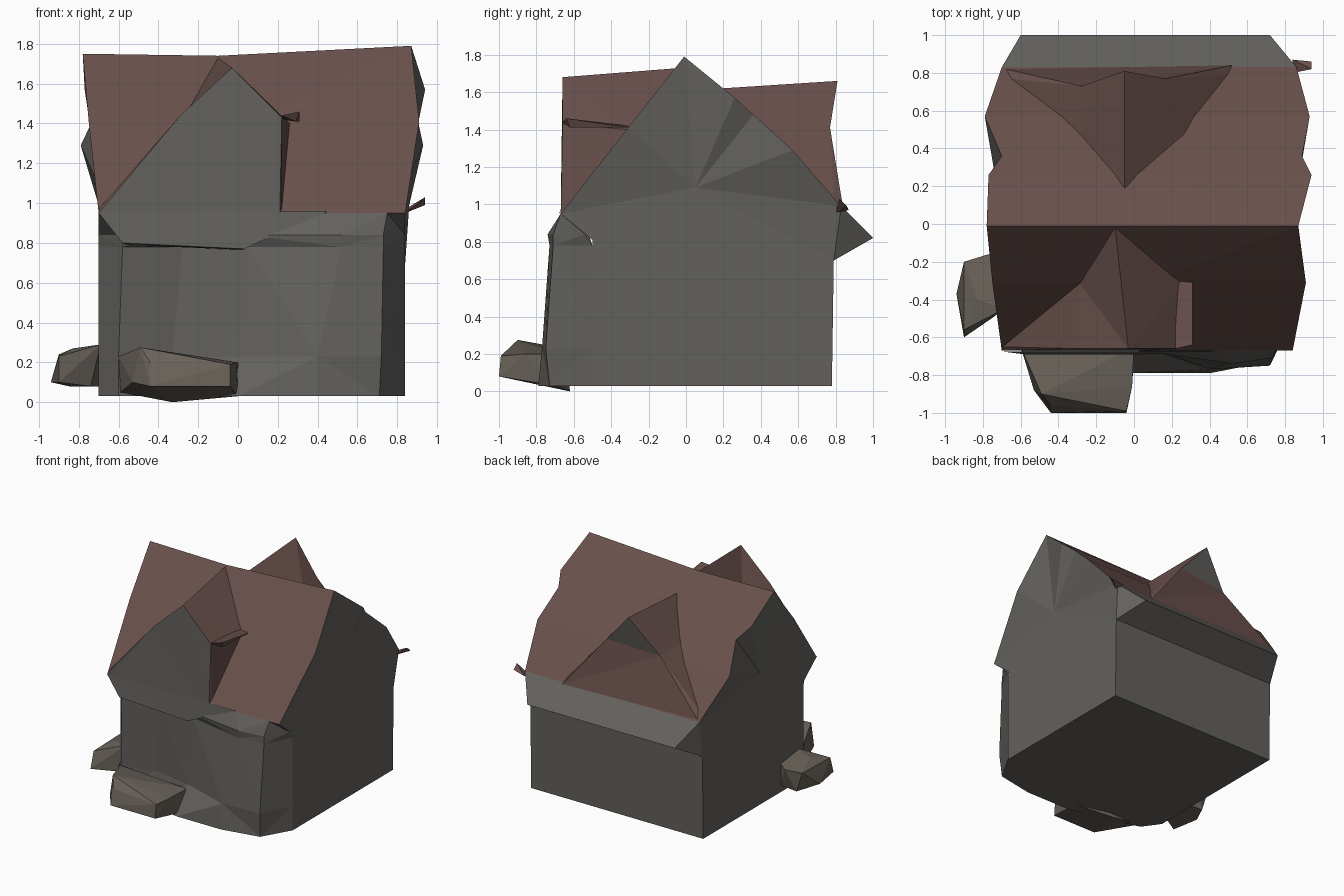
import bpy, bmesh

if "Cube" in bpy.data.objects:
    bpy.data.objects.remove(bpy.data.objects["Cube"])


def colour(name, rgb):
    m = bpy.data.materials.new(name)
    m.diffuse_color = (*rgb, 1)
    m.use_nodes = True
    m.node_tree.nodes["Principled BSDF"].inputs["Base Color"].default_value = m.diffuse_color
    return m


STONE = colour("stone_grey", (0.125, 0.12, 0.11))
TILE = colour("tile_red", (0.14, 0.08, 0.072))
EARTH = colour("earth_brown", (0.14, 0.12, 0.10))


def build(name, rings, mat, caps=(), fans=(), hull=False):
    """Loft between rings; cap whole rings, fan to centre points, or wrap a hull."""
    bm = bmesh.new()
    rows = [[bm.verts.new(p) for p in ring] for ring in rings]
    if hull:
        bmesh.ops.convex_hull(bm, input=bm.verts[:])
    else:
        for a, b in zip(rows, rows[1:]):
            for i in range(len(a) - 1):
                bm.faces.new((a[i], a[i + 1], b[i + 1], b[i]))
        for c in caps:
            bm.faces.new(rows[c])
        bmesh.ops.triangulate(bm, faces=bm.faces[:])
    for points, centre in fans:
        c = bm.verts.new(centre)
        loop = [bm.verts.new(p) for p in points]
        for i, v in enumerate(loop):
            bm.faces.new((v, loop[(i + 1) % len(loop)], c))
    bmesh.ops.remove_doubles(bm, verts=bm.verts[:], dist=0.001)
    bmesh.ops.recalc_face_normals(bm, faces=bm.faces[:])
    me = bpy.data.meshes.new(name)
    bm.to_mesh(me)
    bm.free()
    me.materials.append(mat)
    ob = bpy.data.objects.new(name, me)
    bpy.context.collection.objects.link(ob)
    return ob


# House cross-section: y, z, left x, right x (front eave, over the ridge, round to the floor)
section = [(-.67, .95, -.70, .84), (-.31, 1.41, -.75, .91), (-.01, 1.77, -.78, .87),
           (.26, 1.57, -.77, .94), (.36, 1.48, -.70, .89), (.57, 1.29, -.79, .93),
           (.83, .99, -.70, .86), (1.0, .82, -.60, .72), (.79, .70, -.70, .84),
           (.78, .03, -.70, .84), (-.5, .03, -.70, .84), (-.5, .81, -.70, .84)]
left = [(l, y, z) for y, z, l, r in section]
right = [(r, y, z) for y, z, l, r in section]
left[2] = (-.78, -.01, 1.75)
right[2] = (.87, -.01, 1.79)
middle = [((l[0] + r[0]) / 2, l[1], (l[2] + r[2]) / 2) for l, r in zip(left, right)]
middle[2] = (-.1, -.01, 1.74)

# Roof slopes
build("roof", [left[:7], middle[:7], right[:7]], TILE)

# Back eave, back wall and floor
build("house_walls", [left[6:11], right[6:11]], STONE)

# Gable end walls, and the small triangles closing the back eave
for side, pts, x in (("left", left, -.70), ("right", right, .84)):
    build(side + "_gable_wall", [], STONE, fans=[(pts[:7] + pts[8:], (x, .05, 1.09))])
    build(side + "_eave_end", [pts[6:9]], STONE, caps=(0,))

# Front wall: recessed porch on the left, shallow bay on the right, flared skirt
front = [
    (.03, [(-.7, -.5), (-.6, -.64), (-.32, -.62), (0, -.79), (.4, -.79), (.71, -.73), (.84, -.5)]),
    (.23, [(-.7, -.5), (-.6, -.64), (-.33, -.58), (0, -.64), (.4, -.77), (.72, -.75), (.84, -.5)]),
    (.78, [(-.7, -.5), (-.58, -.66), (-.28, -.6), (.05, -.64), (.52, -.73), (.73, -.71), (.84, -.5)]),
    (.84, [(-.7, -.52), (-.58, -.67), (-.28, -.67), (.05, -.67), (.52, -.74), (.73, -.71), (.84, -.54)]),
    (.95, [(-.7, -.67), (-.5, -.67), (-.28, -.67), (.1, -.67), (.45, -.67), (.75, -.67), (.84, -.67)]),
]
build("front_wall", [[(x, y, z) for x, y in pts] for z, pts in front], STONE, caps=(0,))

# Fascia strip under the front eave, turning in over the porch
build("porch_fascia", [[(-.70, -.675, .95), (.45, -.675, .96)],
                       [(-.58, -.69, .80), (.03, -.69, .77)],
                       [(-.56, -.65, .79), (.03, -.63, .765)]], STONE)

# Front dormer: gable face and roof running back to the ridge
gable = [(-.7, -.67, .95), (-.29, -.66, 1.44), (-.03, -.66, 1.68), (.22, -.66, 1.43), (.21, -.67, .95)]
valley = [(-.7, -.65, .97), (-.29, -.31, 1.4), (-.1, -.02, 1.73), (.26, -.31, 1.4), (.22, -.65, .97)]
build("front_dormer_roof", [gable, valley], TILE)
build("front_dormer_face", [gable], STONE, caps=(0,))
build("front_dormer_eave", [[(.22, -.66, 1.44), (.31, -.64, 1.46), (.29, -.62, 1.41),
                             (.31, -.3, 1.41), (.22, -.3, 1.42)]], TILE, hull=True)

# Back dormer: roof, small overhanging peak and sloping face below it
gable = [(-.68, .82, 1.0), (-.28, .73, 1.38), (-.05, .81, 1.66), (.17, .77, 1.41), (.52, .84, .98)]
valley = [(-.66, .77, 1.05), (-.28, .46, 1.38), (-.05, .19, 1.62), (.27, .47, 1.37), (.5, .79, 1.03)]
build("back_dormer_roof", [gable, valley], TILE)
build("back_dormer_peak", [gable[1:4]], STONE, caps=(0,))
build("back_dormer_face", [gable[:2], gable[:2:-1]], TILE)

# Small tab at the back right eave corner
build("eave_tab", [[(.84, .80, .95), (.84, .87, .97), (.94, .82, 1.03), (.94, .86, .99)]],
      TILE, hull=True)

# Door step block
build("front_step", [[(-.6, -.65, .23), (0, -.65, .2), (-.59, -.65, .05), (0, -.7, .03),
                      (-.49, -.9, .275), (-.01, -.86, .2), (-.04, -.99, .19), (-.44, -.96, .2),
                      (-.44, -1, .08), (-.04, -1, .08), (-.53, -.88, .1), (-.33, -.62, 0)]],
      EARTH, hull=True)

# Low bush beside the left wall
build("bush", [[(-.94, -.37, .1), (-.9, -.6, .1), (-.9, -.2, .24), (-.77, -.16, .25), (-.9, -.56, .23),
                (-.83, -.4, .27), (-.69, -.45, .29), (-.69, -.22, .26), (-.74, -.49, .08),
                (-.69, -.22, .08), (-.85, -.2, .08)]], EARTH, hull=True)
